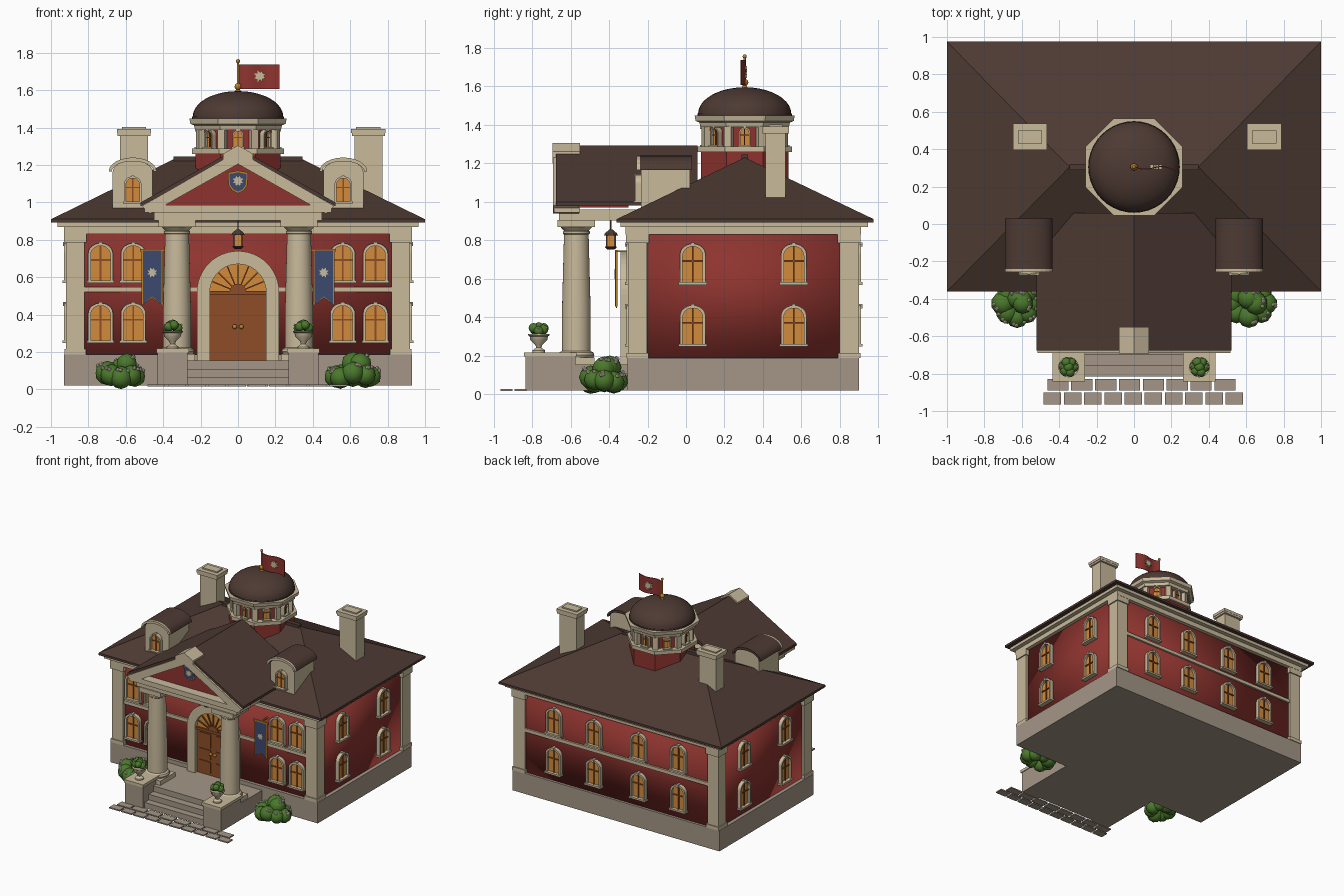
import bpy, bmesh, math, random
from math import sin, cos, pi
from mathutils import Matrix, Vector

if "Cube" in bpy.data.objects:
    bpy.data.objects.remove(bpy.data.objects["Cube"])

COLOURS = {"cream": (.58, .49, .33), "stone": (.37, .305, .24), "red": (.27, .034, .028),
           "roof": (.075, .042, .033), "amber": (.65, .26, .045), "wood": (.27, .075, .02),
           "blue": (.045, .068, .16), "green": (.07, .19, .025), "blossom": (.74, .64, .52),
           "gold": (.5, .22, .025)}
MATS = {}
for label, rgb in COLOURS.items():
    m = bpy.data.materials.new(label)
    m.use_nodes = True
    m.diffuse_color = (*rgb, 1)
    m.node_tree.nodes["Principled BSDF"].inputs["Base Color"].default_value = (*rgb, 1)
    MATS[label] = m


class Part:
    """Collects solids into one mesh object; 2D profiles lie in the local x-z plane."""
    def __init__(self, name):
        self.name, self.bm, self.used, self.M = name, bmesh.new(), [], Matrix()

    def paint(self, faces, mat, smooth=False):
        if mat not in self.used:
            self.used.append(mat)
        for f in faces:
            f.material_index, f.smooth = self.used.index(mat), smooth

    def prism(self, pts, y0, y1, mat, smooth=False):
        a, b = ([self.bm.verts.new(self.M @ Vector((x, y, z))) for x, z in pts] for y in (y0, y1))
        n = len(pts)
        faces = [self.bm.faces.new(a), self.bm.faces.new(b[::-1])]
        faces += [self.bm.faces.new((a[i], b[i], b[(i + 1) % n], a[(i + 1) % n])) for i in range(n)]
        self.paint(faces, mat, smooth)

    def box(self, x0, x1, y0, y1, z0, z1, mat, smooth=False):
        self.prism([(x0, z0), (x1, z0), (x1, z1), (x0, z1)], y0, y1, mat, smooth)

    def bar(self, a, b, w, y0, y1, mat):
        a, b = Vector(a), Vector(b)
        n = (b - a).orthogonal().normalized() * w / 2
        self.prism([a - n, b - n, b + n, a + n], y0, y1, mat)

    def lathe(self, profile, loc, mat, n=24, smooth=True):
        turn, k = (pi / 8, 1 / cos(pi / 8)) if n == 8 else (0, 1)
        rings = [[self.bm.verts.new(self.M @ (Vector(loc) + Vector((r * k * cos(turn + 2 * pi * i / n),
                  r * k * sin(turn + 2 * pi * i / n), z)))) for i in range(n)] for r, z in profile]
        faces = [self.bm.faces.new(rings[0][::-1]), self.bm.faces.new(rings[-1])]
        for p, q in zip(rings, rings[1:]):
            faces += [self.bm.faces.new((p[i], p[(i + 1) % n], q[(i + 1) % n], q[i])) for i in range(n)]
        self.paint(faces, mat, smooth)

    def ball(self, loc, r, mat, sub=2):
        made = bmesh.ops.create_icosphere(self.bm, subdivisions=sub, radius=r, matrix=self.M @ Matrix.Translation(loc))
        self.paint({f for v in made["verts"] for f in v.link_faces}, mat, True)

    def done(self, sharpen=True):
        bmesh.ops.recalc_face_normals(self.bm, faces=self.bm.faces)
        for e in self.bm.edges:
            if sharpen and e.calc_face_angle(0) > .6:
                e.smooth = False
        me = bpy.data.meshes.new(self.name)
        self.bm.to_mesh(me)
        for u in self.used:
            me.materials.append(MATS[u])
        bpy.context.collection.objects.link(bpy.data.objects.new(self.name, me))


def arch(w, z0, z1, rise, n=12):
    return [(-w, z0)] + [(-w * cos(pi * i / n), z1 - rise + rise * sin(pi * i / n)) for i in range(n + 1)] + [(w, z0)]

def star(cx, cz, r, n=8):
    return [(cx + r * (1 if i % 2 else .6) * sin(pi * i / n), cz + r * (1 if i % 2 else .6) * cos(pi * i / n)) for i in range(2 * n)]

def at(x, y, z=0, turn=0):
    return Matrix.Translation((x, y, z)) @ Matrix.Rotation(turn, 4, 'Z')

def window(p, M, w, h, rise, f):
    """Arched window rising from local z = 0, facing local -y."""
    p.M = M
    p.prism(arch(w, 0, h, rise) + arch(w - f, 0, h - f, rise - f / 2)[::-1], -.03, .01, "cream")
    p.prism(arch(w - f, 0, h - f, rise - f / 2), -.012, .01, "amber")
    p.bar((0, 0), (0, h - f), f * .6, -.02, 0, "wood")
    p.bar((f - w, h * .55), (w - f, h * .55), f * .6, -.02, 0, "wood")
    p.box(-w - f / 2, w + f / 2, -.038, .01, -f, 0, "cream")
    p.box(-f * .7, f * .7, -.036, .01, h - f * 1.1, h + f * .4, "cream")
    p.M = Matrix()


# Main block
p = Part("foundation")
p.box(-.93, .93, -.305, .9, .02, .187, "stone")
p.done()
p = Part("walls")
p.box(-.9, .9, -.28, .88, .18, .85, "red", True)
p.done(False)
p = Part("corner_pilasters")
for s in (-1, 1):
    for y in (-.252, .848):
        for r, z0, z1 in ((.05, .187, .83), (.058, .187, .215), (.06, .785, .835)):
            p.box(s * .87 - r, s * .87 + r, y - r, y + r, z0, z1, "cream")
p.done()
p = Part("cornice_and_belts")
p.box(-.93, .93, -.315, .91, .83, .87, "cream")
p.box(-.965, .965, -.34, .945, .868, .9, "cream")
for y in (-.28, .88):
    p.box(-.89, .89, y - .015, y + .015, .52, .547, "cream")
p.done()
p = Part("windows")
for z in (.262, .582):
    for s in (-1, 1):
        for x in (.56, .735):
            window(p, at(s * x, -.28, z), .066, .2, .055, .014)
        for x in (.2, .56):
            window(p, at(s * x, .88, z, pi), .066, .2, .055, .014)
        for y in (.035, .56):
            window(p, at(s * .9, y, z, s * pi / 2), .066, .2, .055, .014)
p.done()

# Hipped roof
p = Part("main_roof")
p.box(-1, 1, -.36, .975, .892, .91, "roof")
v = [p.bm.verts.new(c) for c in ((-1, -.36, .91), (1, -.36, .91), (1, .975, .91), (-1, .975, .91),
                                 (-.345, .305, 1.23), (.345, .305, 1.23))]
p.paint([p.bm.faces.new([v[i] for i in q]) for q in ((0, 1, 5, 4), (1, 2, 5), (2, 3, 4, 5), (3, 0, 4), (3, 2, 1, 0))], "roof")
p.box(-.345, .345, .288, .322, 1.2, 1.245, "roof")
p.done()
p = Part("chimneys")
for x in (-.556, .697):
    for hx, hy, z0, z1 in ((.075, .052, .95, 1.36), (.088, .068, 1.355, 1.385), (.092, .07, 1.37, 1.392), (.065, .035, 1.39, 1.402)):
        p.box(x - hx, x + hx, .466 - hy, .466 + hy, z0, z1, "cream")
p.done()
p = Part("dormers")
for s in (-1, 1):
    p.M = at(s * .563, 0)
    shell = arch(.128, 1.165, 1.24, .075) + arch(.112, 1.165, 1.22, .055)[::-1]
    p.prism(arch(.107, .95, 1.222, .057), -.235, .02, "cream")
    p.prism(shell, -.24, .03, "roof", True)
    p.prism(shell, -.256, -.24, "cream")
    window(p, at(s * .563, -.235, 1.005), .047, .135, .045, .01)
p.done()

# Portico
p = Part("platform_and_steps")
p.box(-.43, .43, -.7, -.3, .02, .155, "stone")
p.box(-.27, .27, -.76, -.69, .02, .11, "stone")
p.box(-.27, .27, -.815, -.7, .02, .065, "stone")
for s in (-1, 1):
    p.box(s * .35 - .08, s * .35 + .08, -.835, -.575, .02, .2, "stone")
    p.box(s * .35 - .087, s * .35 + .087, -.842, -.568, .195, .218, "cream")
p.done()
p = Part("columns")
for s in (-1, 1):
    x = s * .326
    p.box(x - .095, x + .095, -.665, -.475, .15, .19, "cream")
    p.lathe([(.088, .19), (.094, .203), (.088, .217), (.074, .225), (.074, .45), (.064, .83), (.07, .835), (.07, .845),
             (.064, .85), (.085, .872)], (x, -.57, 0), "cream", 32)
    p.box(x - .098, x + .098, -.668, -.472, .868, .906, "cream")
p.done()
p = Part("entablature")
p.box(-.45, .45, -.66, -.25, .903, .96, "cream")
p.box(-.5, .5, -.685, -.55, .945, .985, "cream")
p.done()
p = Part("pediment")
p.prism([(-.45, .97), (.45, .97), (0, 1.235)], -.61, -.3, "red")
for s in (-1, 1):
    p.prism([(s * .515, .98), (0, 1.275), (0, 1.205), (s * .47, .94)], -.69, -.555, "cream")
    p.box(s * .27 - .012, s * .27 + .012, -.635, -.6, 1.08, 1.11, "cream")
p.prism([(-.08, 1.26), (0, 1.305), (.08, 1.26), (.08, 1.2), (0, 1.24), (-.08, 1.2)], -.693, -.55, "cream")
p.done()
p = Part("portico_roof")
p.prism([(-.52, 1), (0, 1.292), (.52, 1), (.52, .98), (0, 1.262), (-.52, .98)], -.675, .06, "roof")
p.done()
p = Part("shield")
for k, y, mat in ((1, -.62, "gold"), (.84, -.626, "blue")):
    p.prism([(x * k, 1.11 + z * k) for x, z in ((-.055, .05), (0, .06), (.055, .05), (.05, -.02), (.03, -.048), (0, -.062), (-.03, -.048), (-.05, -.02))], y, -.6, mat)
p.prism(star(0, 1.115, .03), -.632, -.62, "cream")
p.done()

# Entrance
p = Part("door_surround")
p.prism(arch(.22, .155, .74, .22, 24) + arch(.15, .155, .67, .15, 24)[::-1], -.34, -.27, "cream")
p.done()
p = Part("front_door")
p.box(-.15, .15, -.312, -.27, .155, .52, "wood")
p.prism(arch(.15, .51, .67, .15, 24), -.31, -.27, "amber")
p.box(-.15, .15, -.325, -.3, .505, .525, "wood")
for i in range(1, 8):
    d = Vector((cos(pi * i / 8), sin(pi * i / 8)))
    p.bar(Vector((0, .52)) + d * .02, Vector((0, .52)) + d * .148, .007, -.32, -.3, "wood")
p.prism(arch(.045, .52, .565, .045), -.322, -.3, "wood")
for s in (-1, 1):
    for z0, z1 in ((.175, .265), (.285, .36), (.38, .49)):
        p.box(s * .075 - .052, s * .075 + .052, -.319, -.3, z0, z1, "wood")
    p.ball((s * .018, -.325, .335), .013, "gold")
p.done()
p = Part("hanging_lantern")
p.box(-.004, .004, -.394, -.386, .83, .91, "roof")
p.lathe([(.018, .752), (.03, .762), (.03, .768)], (0, -.39, 0), "roof", 8, False)
p.box(-.02, .02, -.41, -.37, .768, .826, "amber")
for x in (-.021, .021):
    for y in (-.411, -.369):
        p.box(x - .004, x + .004, y - .004, y + .004, .765, .83, "roof")
p.lathe([(.036, .825), (.032, .835), (.01, .855)], (0, -.39, 0), "roof", 8, False)
p.done()
p = Part("banners")
for s in (-1, 1):
    p.M = at(s * .459, -.362)
    for k, y, mat in ((.057, -.003, "gold"), (.05, -.006, "blue")):
        d = (.057 - k)
        p.prism([(-k, .742), (k, .742), (k, .448 + d), (0, .49 + d), (-k, .448 + d)], y, -y, mat)
    p.prism(star(0, .625, .028), -.009, 0, "cream")
    p.box(-.066, .066, -.006, .006, .738, .75, "gold")
    p.box(-.005, .005, 0, .09, .738, .748, "gold")
p.done()

# Cupola, dome and flag
C = (0, .305, 0)
p = Part("cupola")
p.lathe([(.228, 1.08), (.228, 1.262)], C, "red", 8, False)
p.lathe([(.245, 1.258), (.245, 1.287)], C, "cream", 8, False)
p.lathe([(.195, 1.28), (.195, 1.4)], C, "red", 8, False)
p.lathe([(.23, 1.388), (.235, 1.412), (.255, 1.42), (.26, 1.448)], C, "cream", 8, False)
for k in range(8):
    window(p, at(*C, k * pi / 4) @ at(0, -.195, 1.296), .03, .092, .03, .008)
    p.M = at(*C, (k + .5) * pi / 4)
    p.box(-.02, .02, -.235, -.195, 1.28, 1.395, "cream")
p.done()
p = Part("dome")
p.lathe([(.245, 1.44), (.245, 1.458)] + [(.24 * cos(a * pi / 20) + .002, 1.458 + .137 * sin(a * pi / 20)) for a in range(11)], C, "roof", 40)
p.done()
p = Part("flagpole")
p.lathe([(.02, 1.585), (.012, 1.6), (.006, 1.61), (.006, 1.75)], C, "gold", 12)
p.ball((0, .305, 1.62), .019, "gold")
p.ball((0, .305, 1.755), .011, "gold")
p.done()
p = Part("flag")
wave = [(.006 + .0215 * i, .01 * sin(i * .7) + .0012 * i) for i in range(11)]
p.M = at(*C) @ Matrix.Rotation(pi / 2, 4, 'X')
p.prism([(x, y + .003) for x, y in wave] + [(x, y - .003) for x, y in wave[::-1]], 1.607, 1.738, "red", True)
p.M = at(*C)
p.prism(star(.118, 1.675, .034), -.014, .012, "cream")
p.done()

# Garden
random.seed(4)
p = Part("paving")
for x0, x1, n, y in ((-.47, .55, 8, -.86), (-.49, .59, 10, -.933)):
    step = (x1 - x0) / n
    for i in range(n):
        x = x0 + i * step
        p.box(x + .007, x + step - .007, y - .031, y + .031, .016, .026, "stone")
p.done()
p = Part("urns")
for s in (-1, 1):
    o = Vector((s * .35, -.765, .216))
    p.lathe([(.033, 0), (.033, .012), (.013, .026), (.018, .04), (.044, .066), (.048, .085), (.055, .09), (.055, .097)], o, "cream", 20)
    for a in range(6):
        p.ball(o + Vector((.028 * cos(a), .028 * sin(a), .112 + .008 * (a % 3))), .026, "green")
        p.ball(o + Vector((.046 * cos(a), .046 * sin(a), .128)), .008, "blossom", 1)
    p.ball(o + Vector((0, 0, .13)), .028, "green")
p.done()
for side, x, rx in (("right", -.625, .075), ("left", .615, .095)):
    p = Part(side + "_flower_bush")
    for i in range(11):
        a = i * 2 * pi / 8
        k, z = (1, .07) if i < 8 else (.4, .12)
        c = Vector((x + k * rx * cos(a), -.425 + k * .07 * sin(a), z + random.uniform(-.008, .02)))
        r = random.uniform(.054, .066)
        p.ball(c, r, "green")
        for j in range(3):
            b = a + random.uniform(-.9, .9)
            d = Vector((cos(b), sin(b), random.uniform(.6, 1.3))).normalized()
            p.ball(c + d * r, .0115, "blossom", 1)
    p.done()
